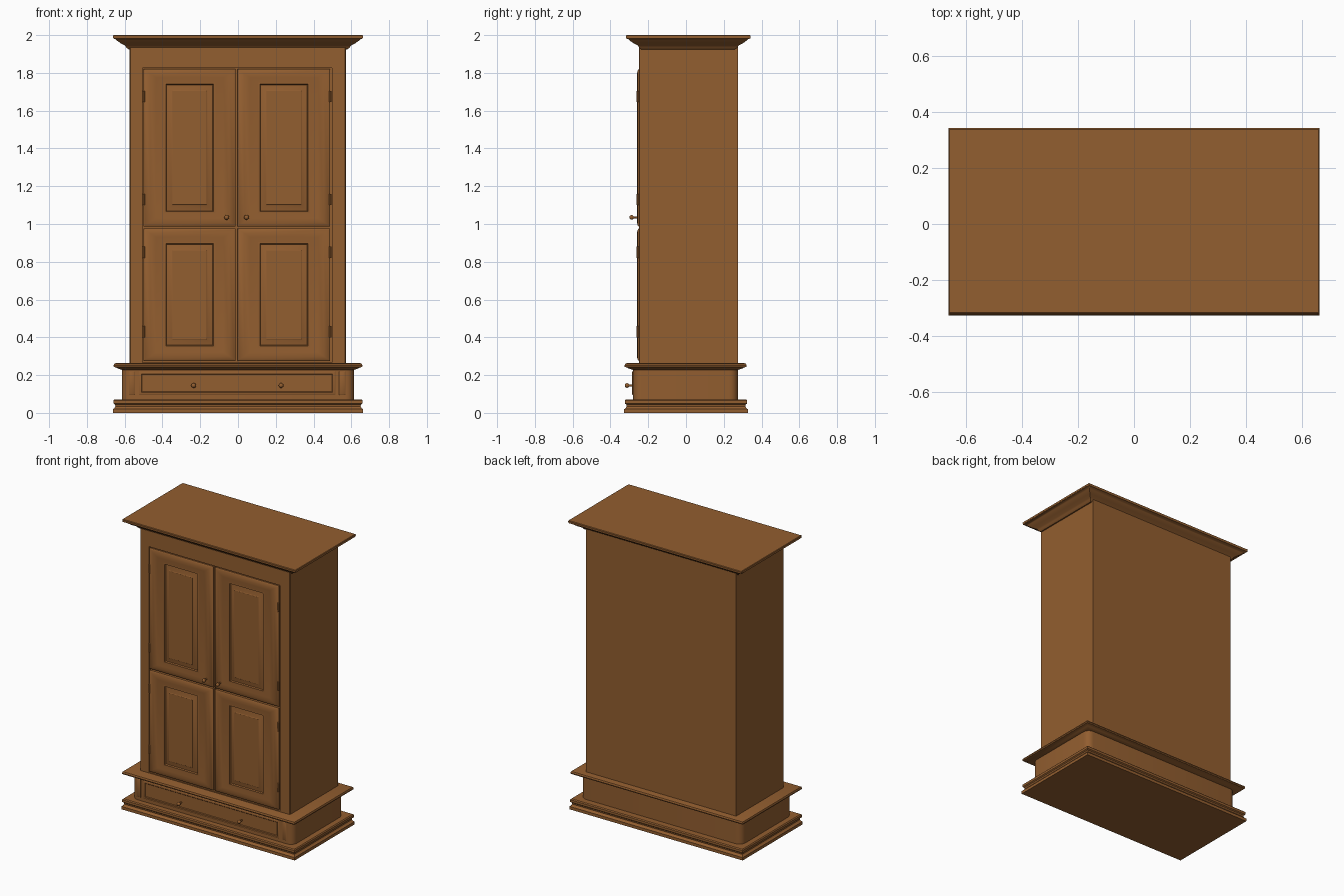
import bpy, bmesh, math
from mathutils import Vector

if "Cube" in bpy.data.objects:
    bpy.data.objects.remove(bpy.data.objects["Cube"])

wood = bpy.data.materials.new("brown wood")
wood.diffuse_color = (0.29, 0.112, 0.029, 1)
wood.use_nodes = True
wood.node_tree.nodes["Principled BSDF"].inputs["Base Color"].default_value = wood.diffuse_color


def finish(obj, angle=35):
    obj.data.materials.append(wood)
    bpy.ops.object.select_all(action='DESELECT')
    obj.select_set(True)
    bpy.context.view_layer.objects.active = obj
    bpy.ops.object.shade_smooth_by_angle(angle=math.radians(angle))
    return obj


def loft(name, rings, axis, round_corners=0):
    """Skin rectangles (a0, a1, b0, b1, height) along the z or y axis, capped."""
    bm = bmesh.new()
    loops = []
    for a0, a1, b0, b1, h in rings:
        pts = [(a0, b0), (a1, b0), (a1, b1), (a0, b1)]
        loops.append([bm.verts.new((a, b, h) if axis == 'z' else (a, h, b))
                      for a, b in pts])
    for lo, hi in zip(loops, loops[1:]):
        for i in range(4):
            j = (i + 1) % 4
            bm.faces.new((lo[i], lo[j], hi[j], hi[i]))
    bm.faces.new(loops[0])
    bm.faces.new(loops[-1])
    bmesh.ops.recalc_face_normals(bm, faces=bm.faces)
    if round_corners:
        upright = [e for e in bm.edges
                   if abs(e.verts[0].co.z - e.verts[1].co.z) > 0.01]
        bmesh.ops.bevel(bm, geom=upright, offset=round_corners, segments=5,
                        profile=0.5, affect='EDGES')
    mesh = bpy.data.meshes.new(name)
    bm.to_mesh(mesh)
    bm.free()
    obj = bpy.data.objects.new(name, mesh)
    bpy.context.collection.objects.link(obj)
    return finish(obj)


def moulding(name, half_x, front, back, profile):
    """Stack rings around a box; profile is (outward offset, height)."""
    return loft(name, [(-half_x - o, half_x + o, front - o, back + o, z)
                       for o, z in profile], 'z')


def panelled(name, x0, x1, z0, z1, profile):
    """Front-facing plate; profile is (inset x, inset z, y)."""
    return loft(name, [(x0 + i, x1 - i, z0 + k, z1 - k, y)
                       for i, k, y in profile], 'y')


def knob(name, x, z, y_base):
    """Turned knob from a spun half profile, pointing forward."""
    prof = [(0.006, 0), (0.005, 0.02), (0.011, 0.026), (0.013, 0.033),
            (0.009, 0.041), (0.0, 0.044)]
    bm = bmesh.new()
    vs = [bm.verts.new((x + r, y_base - d, z)) for r, d in prof]
    es = [bm.edges.new(p) for p in zip(vs, vs[1:])]
    bmesh.ops.spin(bm, geom=vs + es, cent=(x, y_base, z), axis=(0, 1, 0),
                   angle=math.tau, steps=14, use_duplicate=False)
    bmesh.ops.remove_doubles(bm, verts=bm.verts, dist=0.0002)
    bmesh.ops.recalc_face_normals(bm, faces=bm.faces)
    mesh = bpy.data.meshes.new(name)
    bm.to_mesh(mesh)
    bm.free()
    obj = bpy.data.objects.new(name, mesh)
    bpy.context.collection.objects.link(obj)
    finish(obj, 60)


# Stepped plinth
moulding("plinth", 0.615, -0.28, 0.28,
         [(0.047, 0), (0.047, 0.02), (0.040, 0.024), (0.034, 0.034),
          (0.036, 0.044), (0.044, 0.05), (0.044, 0.066), (0.038, 0.072)])

# Drawer case with rounded corners
loft("drawer_case", [(-0.615, 0.615, -0.28, 0.275, 0.07),
                     (-0.615, 0.615, -0.28, 0.275, 0.24)], 'z', 0.045)

# Ledge above the drawer
moulding("waist_ledge", 0.615, -0.282, 0.277,
         [(0.0, 0.228), (0.022, 0.235), (0.03, 0.24), (0.042, 0.243),
          (0.044, 0.25), (0.04, 0.26), (0.032, 0.263)])

# Cabinet body with a recessed door opening
loft("cabinet_body", [(-0.575, 0.572, 0.255, 1.94, 0.275),
                      (-0.575, 0.572, 0.255, 1.94, -0.245),
                      (-0.57, 0.567, 0.26, 1.935, -0.25),
                      (-0.506, 0.497, 0.268, 1.826, -0.25),
                      (-0.506, 0.497, 0.268, 1.826, -0.225)], 'y')

# Flared crown
moulding("crown", 0.58, -0.237, 0.26,
         [(0.0, 1.925), (0.012, 1.935), (0.018, 1.945), (0.04, 1.956),
          (0.062, 1.972), (0.068, 1.978), (0.08, 1.982), (0.082, 1.997),
          (0.078, 2.0)])
loft("crown_top", [(-0.662, 0.662, -0.305, 0.325, 1.985),
                   (-0.662, 0.662, -0.305, 0.325, 1.998)], 'z')

# Four doors: rounded lip, flat frame, groove, raised centre field
door_profile = [(0, 0, -0.22), (0, 0, -0.25), (0.008, 0.008, -0.256),
                (0.035, 0.025, -0.26), (0.065, 0.045, -0.258),
                (0.105, 0.07, -0.254), (0.118, 0.08, -0.256),
                (0.122, 0.084, -0.247), (0.15, 0.112, -0.254),
                (0.154, 0.116, -0.257)]
for level, z0, z1 in (("upper", 0.986, 1.82), ("lower", 0.275, 0.976)):
    for side, x0, x1 in (("left", -0.50, -0.012), ("right", -0.002, 0.488)):
        panelled(f"{level}_{side}_door", x0, x1, z0, z1, door_profile)

# Drawer front with a raised border
panelled("drawer_front", -0.525, 0.515, 0.095, 0.22,
         [(0, 0, -0.275), (0, 0, -0.284), (0.006, 0.006, -0.287),
          (0.014, 0.014, -0.287), (0.018, 0.018, -0.283)])

# Corner blocks beside the drawer
for side, x in (("left", -0.562), ("right", 0.552)):
    panelled(f"{side}_drawer_stile", x - 0.016, x + 0.016, 0.095, 0.22,
             [(0, 0, -0.275), (0, 0, -0.282), (0.005, 0.005, -0.285)])

# Knobs on the doors and drawer
for name, x, z, y in (("left_door_knob", -0.06, 1.035, -0.256),
                      ("right_door_knob", 0.045, 1.035, -0.256),
                      ("left_drawer_knob", -0.235, 0.145, -0.28),
                      ("right_drawer_knob", 0.228, 0.145, -0.28)):
    knob(name, x, z, y)

# Barrel hinges on the outer door edges
for side, x in (("left", -0.498), ("right", 0.488)):
    for level, z in (("top", 1.675), ("mid_upper", 1.13),
                     ("mid_lower", 0.85), ("bottom", 0.43)):
        bpy.ops.mesh.primitive_cylinder_add(vertices=10, radius=0.007,
                                            depth=0.06, location=(x, -0.254, z))
        hinge = bpy.context.object
        hinge.name = f"{side}_{level}_hinge"
        finish(hinge)
